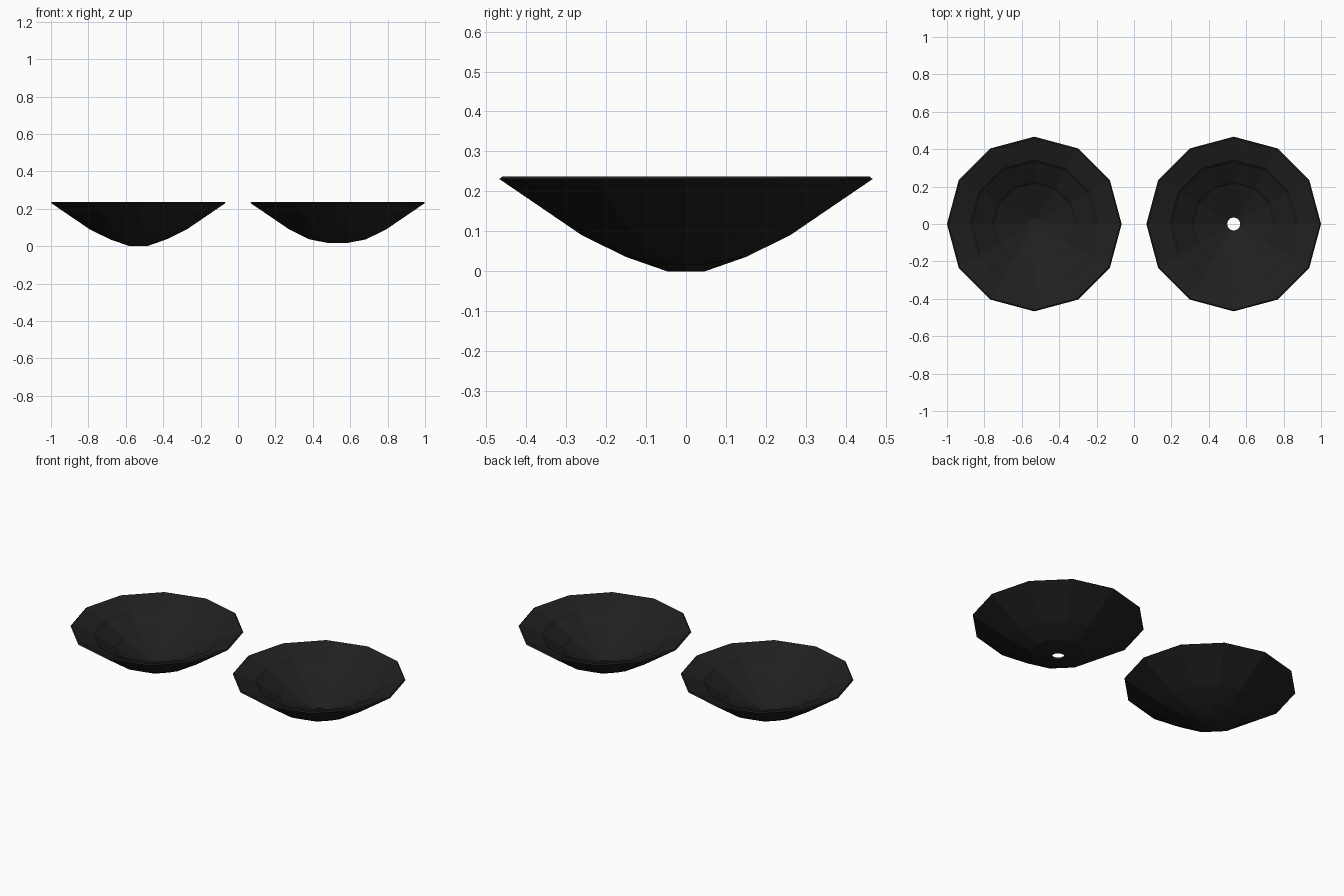
import bpy
import bmesh
from math import sin, cos, tau

if "Cube" in bpy.data.objects:
    bpy.data.objects.remove(bpy.data.objects["Cube"])

SIDES = 12

mat = bpy.data.materials.new("matte_black")
mat.diffuse_color = (0.014, 0.014, 0.014, 1)
mat.use_nodes = True
mat.node_tree.nodes["Principled BSDF"].inputs["Base Color"].default_value = mat.diffuse_color

# shared wall profile (radius, height): outer side up to the lip, then stepped inside
WALL = [(0.15, 0.036), (0.26, 0.09), (0.467, 0.231), (0.46, 0.237),
        (0.345, 0.195), (0.33, 0.18), (0.227, 0.12), (0.215, 0.108)]


def bowl(name, x, profile, closed):
    """Turn a profile into a low-poly bowl; closed=True joins last ring to first."""
    bm = bmesh.new()
    rings = [[bm.verts.new((x + r * cos(tau * i / SIDES), r * sin(tau * i / SIDES), z))
              for i in range(SIDES)] for r, z in profile]
    pairs = list(zip(rings, rings[1:]))
    if closed:
        pairs.append((rings[-1], rings[0]))
    else:
        bm.faces.new(rings[0][::-1])
        bm.faces.new(rings[-1])
    for a, b in pairs:
        for i in range(SIDES):
            j = (i + 1) % SIDES
            bm.faces.new((a[i], a[j], b[j], b[i]))
    bmesh.ops.recalc_face_normals(bm, faces=bm.faces)
    mesh = bpy.data.meshes.new(name)
    bm.to_mesh(mesh)
    bm.free()
    mesh.materials.append(mat)
    ob = bpy.data.objects.new(name, mesh)
    bpy.context.collection.objects.link(ob)
    return ob


# solid-bottomed bowl
bowl("closed_bowl", -0.533, [(0.047, 0.0)] + WALL + [(0.035, 0.03)], False)

# bowl with a drain hole through the bottom
bowl("drain_bowl", 0.533, [(0.035, 0.017), (0.05, 0.017)] + WALL + [(0.035, 0.03)], True)
